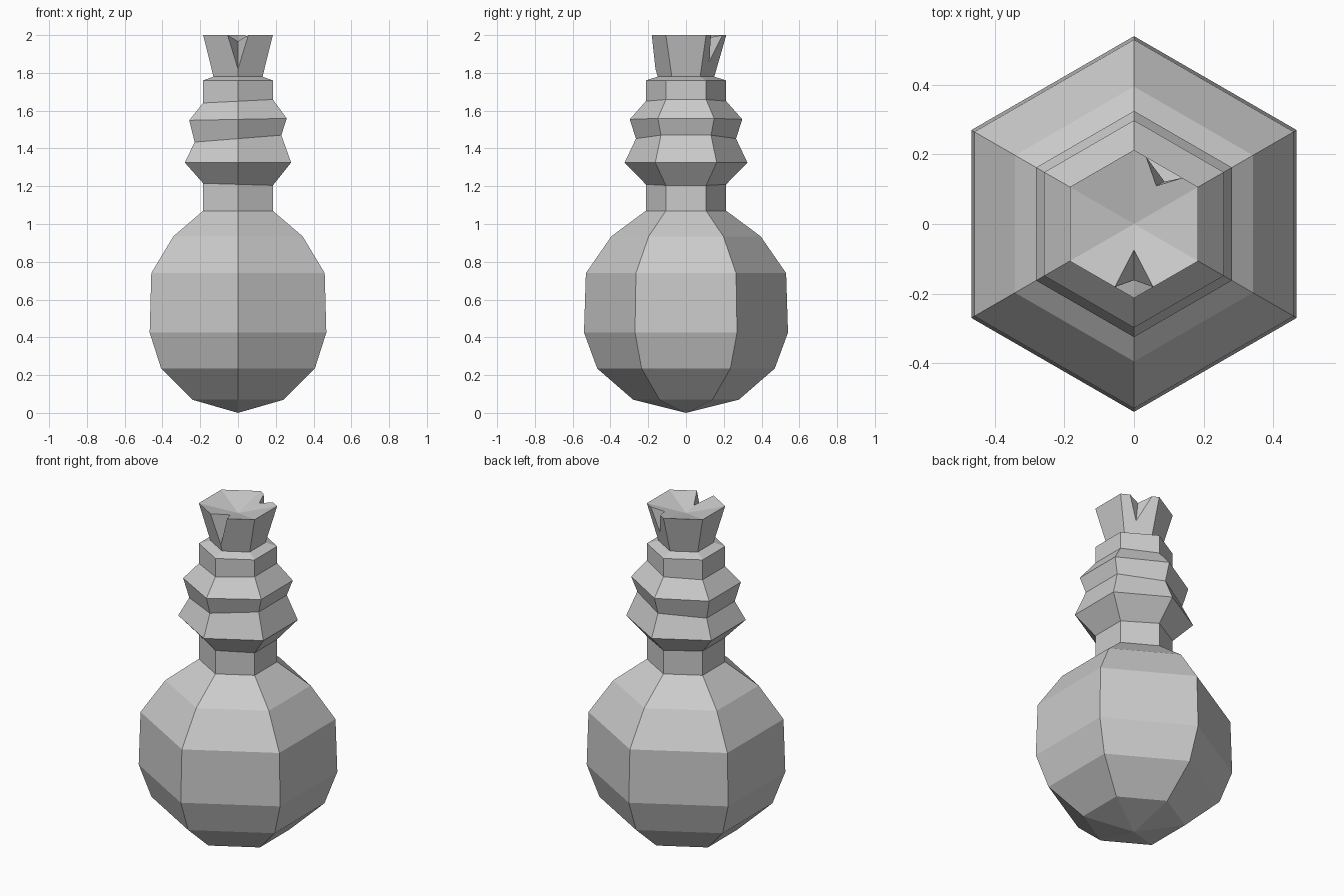
import bpy, bmesh, math
from mathutils import Vector

default = bpy.data.objects.get("Cube")
if default:
    bpy.data.objects.remove(default, do_unlink=True)

grey = bpy.data.materials.new("Plain grey")
grey.use_nodes = True
colour = (0.6, 0.6, 0.6, 1)
grey.diffuse_color = colour
grey.node_tree.nodes["Principled BSDF"].inputs["Base Color"].default_value = colour


def finish(bm, name):
    bmesh.ops.recalc_face_normals(bm, faces=bm.faces)
    mesh = bpy.data.meshes.new(name)
    bm.to_mesh(mesh)
    bm.free()
    mesh.materials.append(grey)
    obj = bpy.data.objects.new(name, mesh)
    bpy.context.collection.objects.link(obj)
    return obj


def hex_lathe(name, rings, bottom=None, top=None):
    """Six-sided stack of (radius, height, sideways tilt) rings with optional end points."""
    bm = bmesh.new()
    loops = []
    for r, z, tilt in rings:
        loop = []
        for i in range(6):
            a = math.pi / 6 + i * math.pi / 3
            x = r * math.cos(a)
            loop.append(bm.verts.new((x, r * math.sin(a), z + tilt * x)))
        loops.append(loop)
    for low, high in zip(loops, loops[1:]):
        for i in range(6):
            j = (i + 1) % 6
            bm.faces.new((low[i], low[j], high[j], high[i]))
    for z, loop in ((bottom, loops[0]), (top, loops[-1])):
        if z is not None:
            tip = bm.verts.new((0, 0, z))
            for i in range(6):
                bm.faces.new((loop[i], loop[(i + 1) % 6], tip))
    return finish(bm, name)


# Bottle: round belly, straight neck, two slightly crooked flares and a collar
hex_lathe("bottle", [
    (0.28, 0.07, 0), (0.47, 0.235, 0), (0.54, 0.425, 0), (0.53, 0.74, 0),
    (0.395, 0.935, 0), (0.213, 1.07, 0), (0.213, 1.21, -0.03),
    (0.325, 1.325, 0), (0.265, 1.452, 0.08), (0.298, 1.554, 0.02),
    (0.213, 1.65, 0.05), (0.213, 1.76, 0), (0.15, 1.78, 0)], bottom=0)

# Stopper: flared plug with a dished top
stopper = hex_lathe("stopper", [(0.15, 1.78, 0), (0.213, 2, 0)], bottom=1.78, top=1.95)


def chip(name, low, inner, side_a, side_b, outer):
    """Cut a V-shaped notch into the stopper rim."""
    low = Vector(low)
    bm = bmesh.new()
    apex = bm.verts.new(low)
    rim = [bm.verts.new(low + (Vector(p) - low) * 1.4)
           for p in (inner, side_a, outer, side_b)]
    for i in range(4):
        bm.faces.new((apex, rim[i], rim[(i + 1) % 4]))
    bm.faces.new(rim[:3])
    bm.faces.new((rim[0], rim[2], rim[3]))
    cutter = finish(bm, name)
    cutter.hide_render = True
    mod = stopper.modifiers.new(name, 'BOOLEAN')
    mod.operation = 'DIFFERENCE'
    mod.solver = 'EXACT'
    mod.object = cutter
    bpy.context.view_layer.objects.active = stopper
    bpy.ops.object.modifier_apply(modifier=name)
    bpy.data.objects.remove(cutter, do_unlink=True)


# Rim chips at the front corner and the back left side
chip("front_chip", (0, -0.161, 1.82), (0, -0.075, 1.967),
     (-0.055, -0.181, 2), (0.055, -0.181, 2), (0, -0.32, 2))
chip("back_chip", (0.088, 0.122, 1.857), (0.065, 0.11, 1.98),
     (0.035, 0.193, 2), (0.14, 0.133, 2), (0.14, 0.25, 2))
